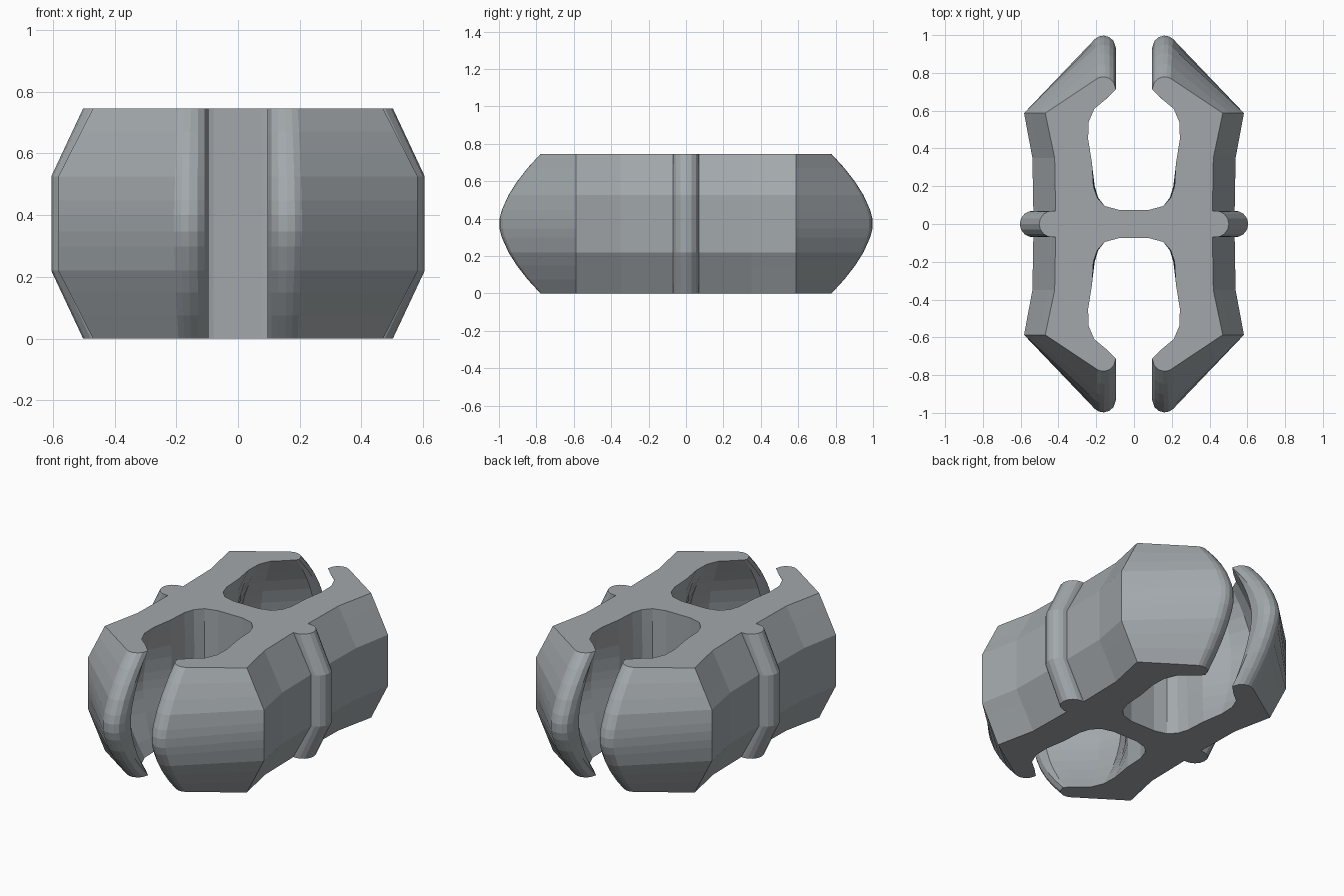
import bpy, bmesh
from math import sin, cos, radians

if "Cube" in bpy.data.objects:
    bpy.data.objects.remove(bpy.data.objects["Cube"])

HEIGHT = 0.745

def arc(cx, cy, r, angles):
    return [(cx + r * cos(radians(a)), cy + r * sin(radians(a))) for a in angles]

# Quarter outlines at the end faces and at mid height: rib, side wall, tip, inner wall
rib_angles = (0, 25, 50, 72, 90)
rib_end = arc(0.432, 0, 0.07, rib_angles) + [(0.415, 0.07)]
rib_mid = arc(0.535, 0, 0.07, rib_angles) + [(0.533, 0.07)]
side_end = [(0.42, 0.35), (0.47, 0.587)]
side_mid = [(0.538, 0.35), (0.582, 0.587)]
tip_end = arc(0.162, 0.713, 0.066, (62, 80, 98, 120, 145, 180))
tip_mid = arc(0.162, 0.934, 0.066, (47, 70, 92, 118, 145, 180))
inner_end = [(0.105, 0.705), (0.15, 0.66), (0.21, 0.61), (0.24, 0.54), (0.243, 0.45),
             (0.222, 0.32), (0.215, 0.2), (0.195, 0.14), (0.155, 0.095),
             (0.08, 0.075), (0, 0.075)]
inner_mid = [(0.102, 0.87), (0.17, 0.81), (0.32, 0.67), (0.375, 0.56), (0.32, 0.44),
             (0.222, 0.31), (0.208, 0.2), (0.19, 0.14), (0.155, 0.095),
             (0.08, 0.075), (0, 0.075)]
end = rib_end + side_end + tip_end + inner_end
mid = rib_mid + side_mid + tip_mid + inner_mid
n_side = len(rib_end) + len(side_end)

def ring(t):
    """Full outline at relative height t in -1..1."""
    flat = min(1, (1 - abs(t)) / 0.59)
    curved = 1 - abs(t) ** 1.65
    q = []
    for i, (a, b) in enumerate(zip(end, mid)):
        k = flat if i < n_side else curved
        q.append((a[0] + (b[0] - a[0]) * k, a[1] + (b[1] - a[1]) * k))
    half = q + [(-x, y) for x, y in q[-2::-1]]
    return half + [(x, -y) for x, y in half[-2:0:-1]]

# Clip body lofted through the outlines
bm = bmesh.new()
loops = []
for t in (-1, -0.8, -0.6, -0.41, -0.2, -0.07, 0.07, 0.2, 0.41, 0.6, 0.8, 1):
    z = HEIGHT / 2 * (1 + t)
    loops.append([bm.verts.new((x, y, z)) for x, y in ring(t)])
for lo, hi in zip(loops, loops[1:]):
    n = len(lo)
    for i in range(n):
        j = (i + 1) % n
        bm.faces.new((lo[i], lo[j], hi[j], hi[i]))
bm.faces.new(loops[-1])
bm.faces.new(loops[0][::-1])
bmesh.ops.recalc_face_normals(bm, faces=bm.faces)

mesh = bpy.data.meshes.new("clip_body")
bm.to_mesh(mesh)
bm.free()
obj = bpy.data.objects.new("clip_body", mesh)
bpy.context.collection.objects.link(obj)

# Dark blue-grey plastic, faceted
mat = bpy.data.materials.new("slate_grey")
mat.diffuse_color = (0.36, 0.39, 0.41, 1)
mat.use_nodes = True
mat.node_tree.nodes["Principled BSDF"].inputs["Base Color"].default_value = mat.diffuse_color
mesh.materials.append(mat)
